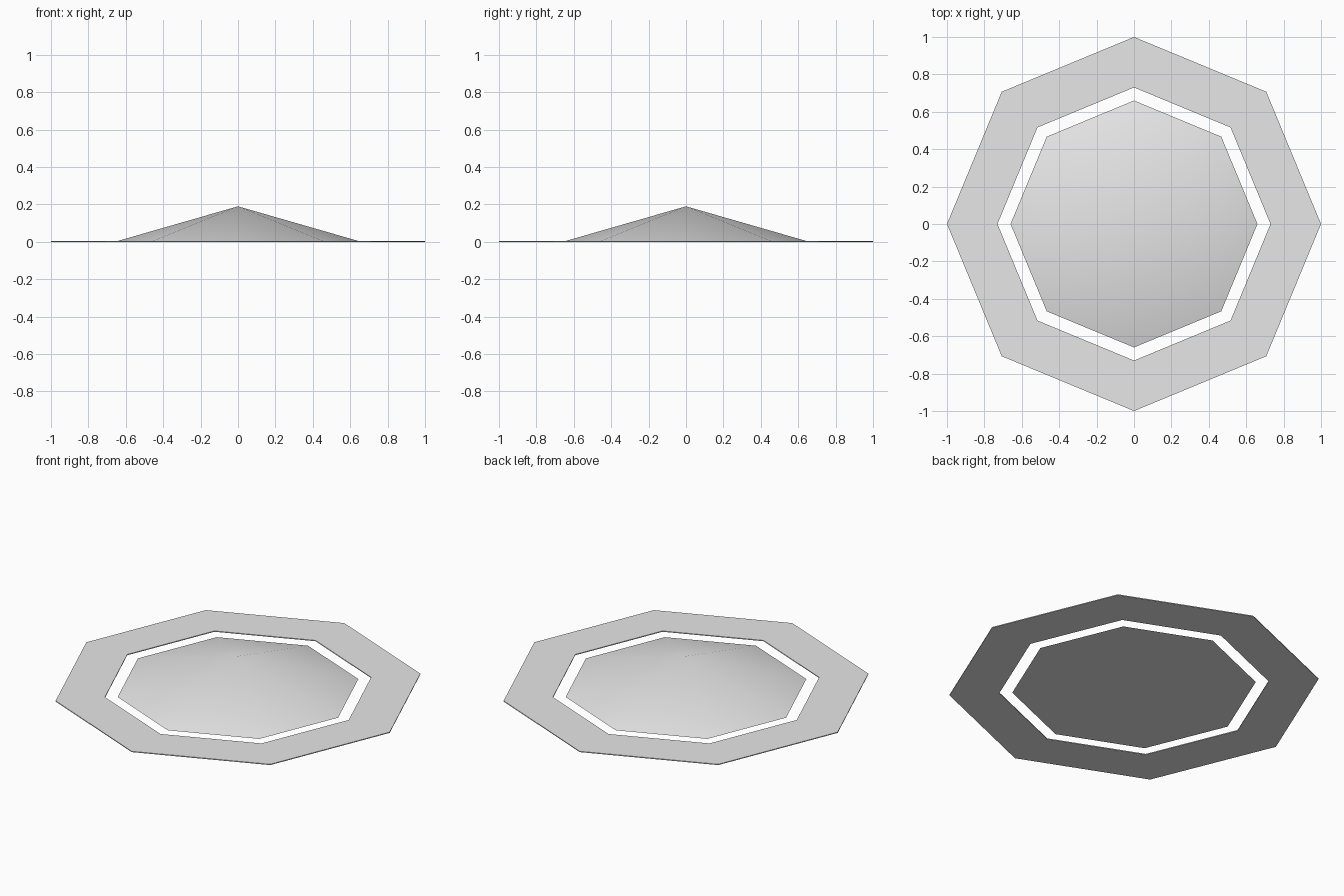
import bpy, bmesh, math

cube = bpy.data.objects.get("Cube")
if cube:
    bpy.data.objects.remove(cube, do_unlink=True)

SIDES = 8
RING_OUTER, RING_INNER, RING_HEIGHT = 1.0, 0.73, 0.005
CONE_RADIUS, CONE_HEIGHT = 0.66, 0.19

# Single plain grey
grey = bpy.data.materials.new("light_grey")
grey.use_nodes = True
grey.diffuse_color = (0.8, 0.8, 0.8, 1)
grey.node_tree.nodes["Principled BSDF"].inputs["Base Color"].default_value = (0.8, 0.8, 0.8, 1)


def octagon(bm, radius, z):
    """Add eight corner vertices, with a corner on each axis."""
    angles = [math.tau * i / SIDES for i in range(SIDES)]
    return [bm.verts.new((radius * math.cos(a), radius * math.sin(a), z)) for a in angles]


def make_object(name, bm):
    bmesh.ops.recalc_face_normals(bm, faces=bm.faces)
    mesh = bpy.data.meshes.new(name)
    bm.to_mesh(mesh)
    bm.free()
    mesh.materials.append(grey)
    obj = bpy.data.objects.new(name, mesh)
    bpy.context.collection.objects.link(obj)
    return obj


# Thin flat outer ring: four octagons bridged into a closed loop
bm = bmesh.new()
loops = [octagon(bm, r, z) for r, z in (
    (RING_OUTER, 0), (RING_OUTER, RING_HEIGHT),
    (RING_INNER, RING_HEIGHT), (RING_INNER, 0))]
for k in range(4):
    a, b = loops[k], loops[(k + 1) % 4]
    for i in range(SIDES):
        j = (i + 1) % SIDES
        bm.faces.new((a[i], a[j], b[j], b[i]))
make_object("outer_ring", bm)

# Low central cone with a flat base and smooth sides
bm = bmesh.new()
base = octagon(bm, CONE_RADIUS, 0)
apex = bm.verts.new((0, 0, CONE_HEIGHT))
bm.faces.new(base[::-1])
for i in range(SIDES):
    bm.faces.new((base[i], base[(i + 1) % SIDES], apex))
cone = make_object("centre_cone", bm)

bpy.ops.object.select_all(action='DESELECT')
cone.select_set(True)
bpy.context.view_layer.objects.active = cone
bpy.ops.object.shade_smooth_by_angle(angle=math.radians(30))
